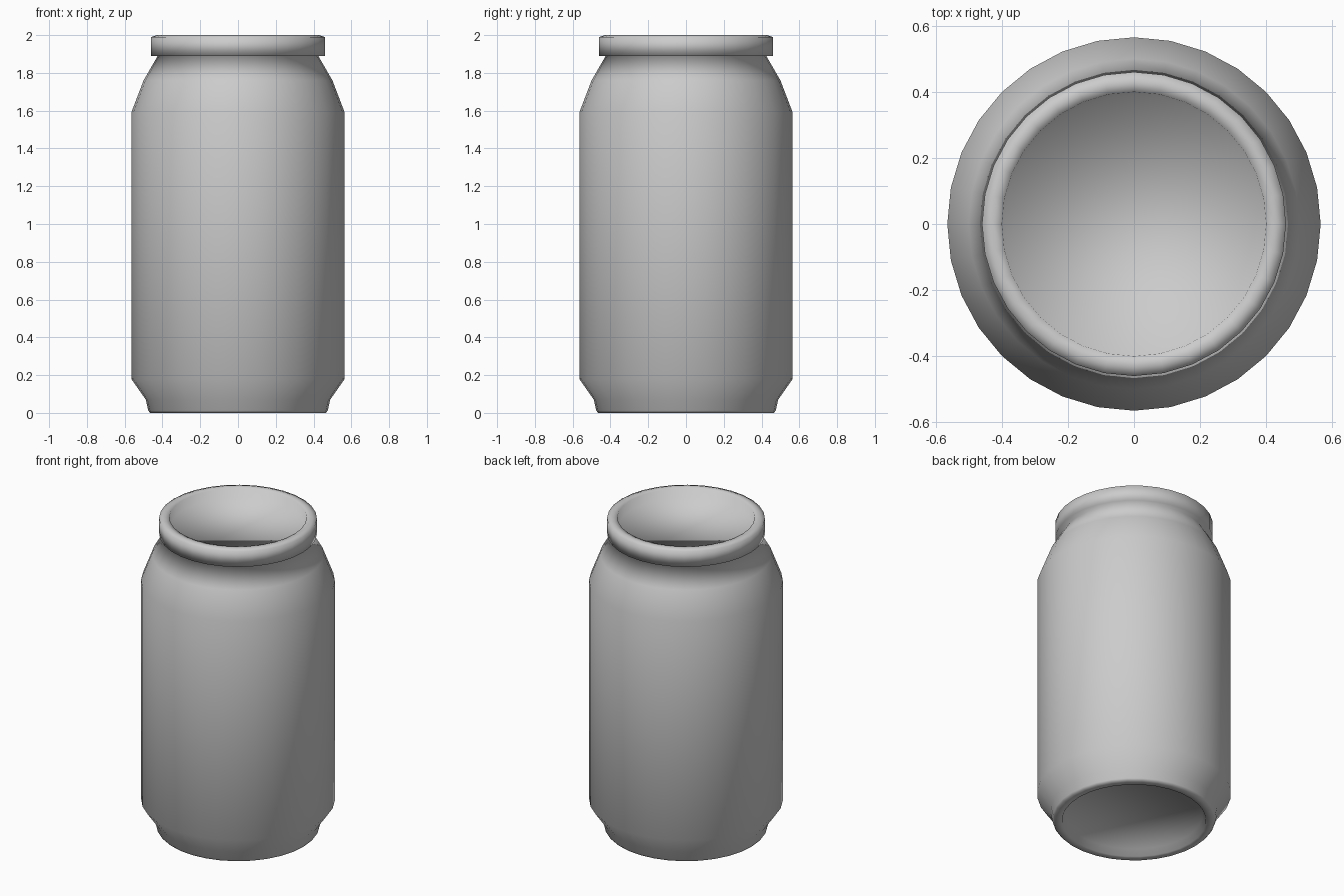
import bpy, bmesh, math

if "Cube" in bpy.data.objects:
    bpy.data.objects.remove(bpy.data.objects["Cube"])

SIDES = 32

# (radius, height) from the recessed base, up the outside, to the recessed lid
PROFILE = [
    (0.40, 0.04), (0.42, 0.0), (0.465, 0.0), (0.475, 0.012), (0.488, 0.07),
    (0.565, 0.18), (0.565, 1.59), (0.50, 1.76), (0.425, 1.89),
    (0.46, 1.89), (0.46, 1.99), (0.43, 2.0), (0.40, 1.995), (0.39, 1.94),
]


def lathe(name, profile, sides):
    bm = bmesh.new()
    rings = []
    for r, z in profile:
        rings.append([bm.verts.new((r * math.cos(i * math.tau / sides),
                                    r * math.sin(i * math.tau / sides), z))
                      for i in range(sides)])
    for low, high in zip(rings, rings[1:]):
        for i in range(sides):
            j = (i + 1) % sides
            bm.faces.new((low[i], low[j], high[j], high[i]))
    # base and lid discs
    bm.faces.new(rings[0][::-1])
    bm.faces.new(rings[-1])
    for f in bm.faces:
        f.smooth = True
    mesh = bpy.data.meshes.new(name)
    bm.to_mesh(mesh)
    bm.free()
    obj = bpy.data.objects.new(name, mesh)
    bpy.context.collection.objects.link(obj)
    return obj


# drink can: one smooth turned body with rolled rim and recessed ends
lathe("can_body", PROFILE, SIDES)
